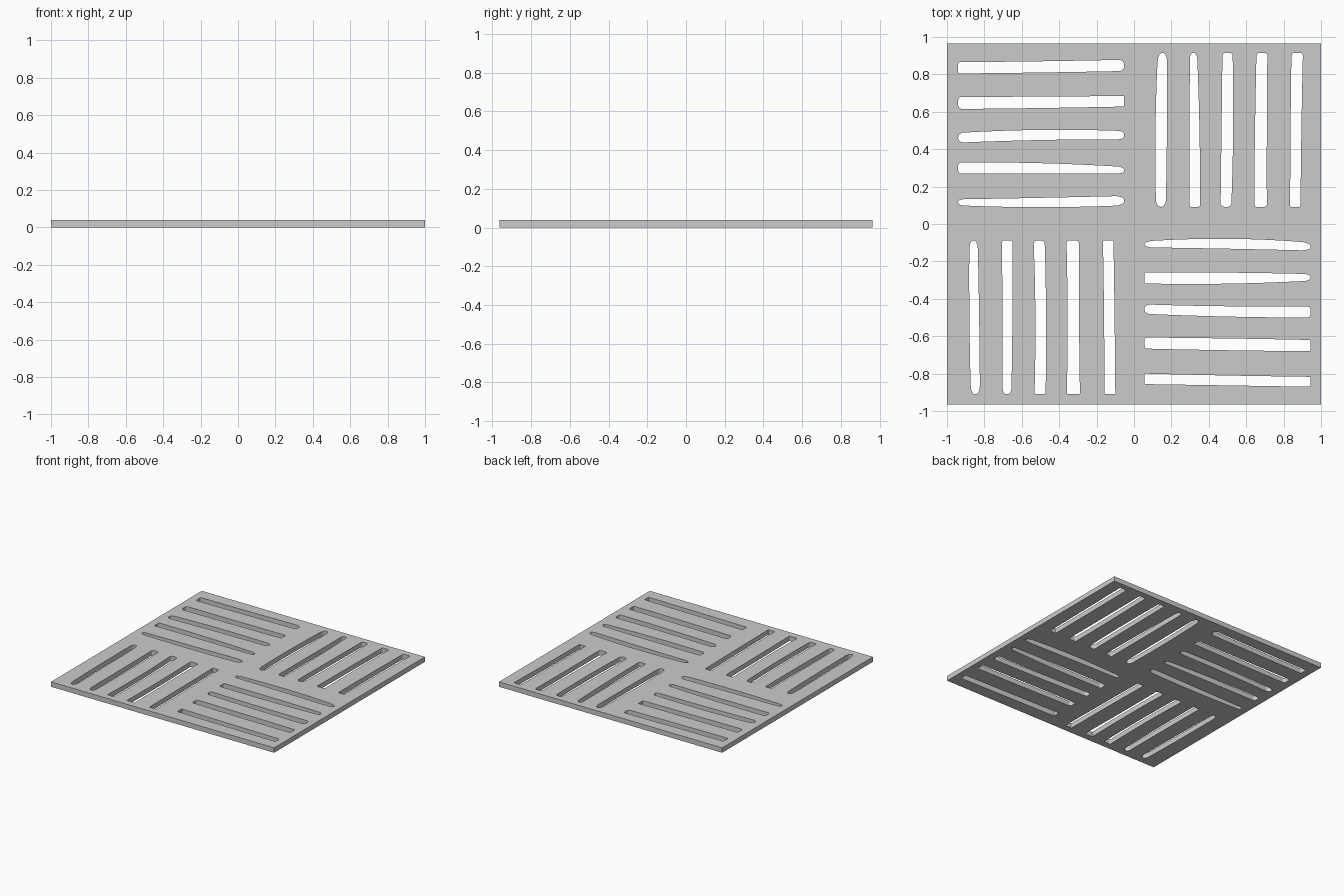
import bpy, bmesh, math

if "Cube" in bpy.data.objects:
    bpy.data.objects.remove(bpy.data.objects["Cube"])

HX, HY, T = 1.0, 0.965, 0.04


def quad(e, t):
    """Gentle bow through start, middle and end offsets."""
    a, m, b = e
    return a * (1 - t) * (1 - 2 * t) + 4 * m * t * (1 - t) + b * t * (2 * t - 1)


def slot(a0, a1, lo, hi, r0, r1):
    """Hand-cut slot outline: along a0..a1, bowed edges, rounded ends."""
    L = a1 - a0
    prof = []
    for i in range(7):                       # start corner
        k = i / 6 * math.pi / 2
        prof.append((r0 * (1 - math.cos(k)), r0, 1 - math.sin(k)))
    for i in range(1, 8):                    # straight run
        prof.append((r0 + (L - r0 - r1) * i / 8, 0, 0))
    for i in range(7):                       # end corner
        k = i / 6 * math.pi / 2
        prof.append((L - r1 + r1 * math.sin(k), r1, 1 - math.cos(k)))
    low, high = [], []
    for s, r, f in prof:
        l, h = quad(lo, s / L), quad(hi, s / L)
        inset = min(r, 0.44 * (h - l)) * f
        low.append((a0 + s, l + inset))
        high.append((a0 + s, h - inset))
    return low + high[::-1]


outlines = [[(-HX, -HY), (HX, -HY), (HX, HY), (-HX, HY)]]


def panel(a0, a1, vertical, slots):
    for lo, hi, r0, r1 in slots:
        pts = slot(a0, a1, lo, hi, r0, r1)
        outlines.append([(y, x) for x, y in pts] if vertical else pts)


# back left panel
panel(-.94, -.053, False, [
    ((.805, .81, .818), (.865, .87, .878), .008, .025),
    ((.615, .62, .628), (.68, .681, .685), .02, .006),
    ((.435, .449, .453), (.487, .503, .497), .03, .03),
    ((.27, .271, .27), (.328, .325, .305), .015, .035),
    ((.10, .09, .10), (.132, .14, .15), .03, .05)])
# front right panel
panel(.056, .944, False, [
    ((-.125, -.132, -.142), (-.093, -.079, -.10), .05, .05),
    ((-.318, -.319, -.303), (-.26, -.26, -.268), .01, .035),
    ((-.48, -.495, -.5), (-.43, -.44, -.44), .03, .02),
    ((-.666, -.675, -.68), (-.607, -.612, -.62), .015, .006),
    ((-.856, -.863, -.87), (-.80, -.81, -.817), .006, .006)])
# back right panel
panel(.092, .915, True, [
    ((.118, .115, .128), (.17, .176, .177), .04, .05),
    ((.296, .297, .299), (.353, .35, .337), .01, .03),
    ((.463, .468, .473), (.52, .53, .527), .02, .015),
    ((.643, .647, .655), (.71, .71, .713), .01, .015),
    ((.835, .837, .842), (.89, .895, .903), .006, .015)])
# front left panel
panel(-.91, -.088, True, [
    ((-.872, -.88, -.88), (-.824, -.828, -.836), .05, .045),
    ((-.702, -.703, -.706), (-.656, -.65, -.65), .03, .01),
    ((-.532, -.527, -.537), (-.473, -.47, -.478), .01, .02),
    ((-.359, -.355, -.361), (-.289, -.294, -.295), .006, .015),
    ((-.158, -.16, -.166), (-.1, -.104, -.11), .006, .006)])

# filled, extruded outline makes the slotted plate
cu = bpy.data.curves.new("plate_outline", 'CURVE')
cu.dimensions = '2D'
cu.fill_mode = 'BOTH'
cu.extrude = T / 2
for pts in outlines:
    sp = cu.splines.new('POLY')
    sp.points.add(len(pts) - 1)
    for p, (x, y) in zip(sp.points, pts):
        p.co = (x, y, T / 2, 1)
    sp.use_cyclic_u = True
tmp = bpy.data.objects.new("plate_helper", cu)
bpy.context.collection.objects.link(tmp)
tmp.location.z = 0
dg = bpy.context.evaluated_depsgraph_get()
me = bpy.data.meshes.new_from_object(tmp.evaluated_get(dg))
bpy.data.objects.remove(tmp)

bm = bmesh.new()
bm.from_mesh(me)
bmesh.ops.remove_doubles(bm, verts=bm.verts, dist=1e-5)
bmesh.ops.recalc_face_normals(bm, faces=bm.faces)
zmin = min(v.co.z for v in bm.verts)
for v in bm.verts:
    v.co.z -= zmin
for f in bm.faces:
    f.smooth = False
bm.to_mesh(me)
bm.free()
plate = bpy.data.objects.new("slotted_plate", me)
bpy.context.collection.objects.link(plate)
